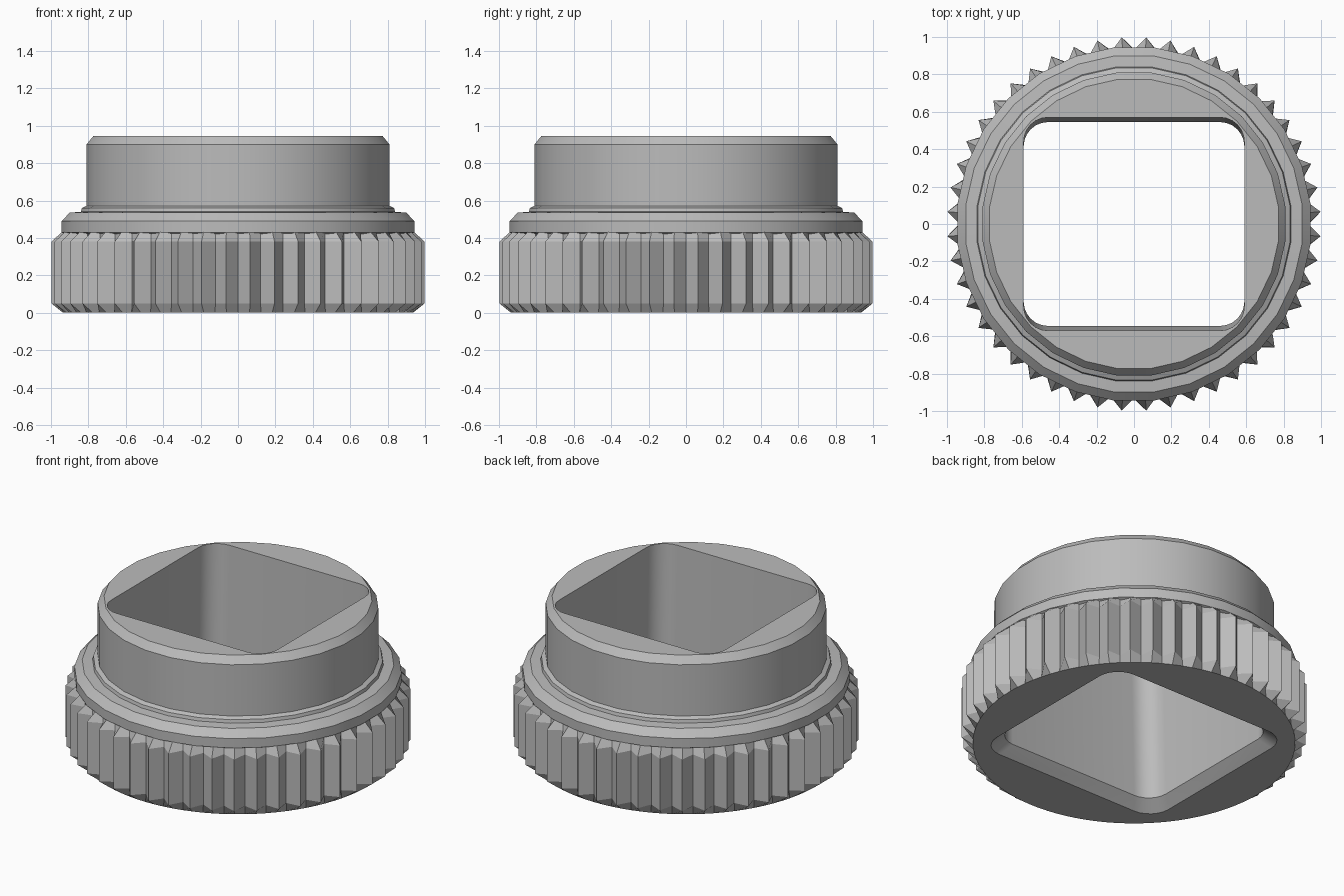
import bpy, bmesh
from math import sin, cos, pi, tau, radians

cube = bpy.data.objects.get("Cube")
if cube:
    bpy.data.objects.remove(cube)

steel = bpy.data.materials.new("grey_steel")
grey = (0.5, 0.5, 0.5, 1)
steel.diffuse_color = grey
steel.use_nodes = True
steel.node_tree.nodes["Principled BSDF"].inputs["Base Color"].default_value = grey

TEETH, SIDES = 48, 28
TOP = 0.945


def circle(r, z, n=SIDES):
    return [(r * cos(tau * (i + 0.5) / n), r * sin(tau * (i + 0.5) / n), z) for i in range(n)]


def toothed(crest, valley, z):
    # Crests sit half a tooth either side of the y axis
    pts = []
    for i in range(2 * TEETH):
        r, a = (crest if i % 2 else valley), pi * i / TEETH
        pts.append((r * cos(a), r * sin(a), z))
    return pts


def rounded_square(hx, hy, r, z, steps=6):
    pts = []
    for q, (sx, sy) in enumerate([(1, 1), (-1, 1), (-1, -1), (1, -1)]):
        for k in range(steps + 1):
            a = (q + k / steps) * pi / 2
            pts.append((sx * (hx - r) + r * cos(a), sy * (hy - r) + r * sin(a), z))
    return pts


def build(name, rings, hole=None, flip=False, angle=None):
    """Skin a stack of rings; optionally fill from one end ring to a hole outline."""
    bm = bmesh.new()
    loops = [[bm.verts.new(p) for p in ring] for ring in rings]
    for a, b in zip(loops, loops[1:]):
        n = len(a)
        for i in range(n):
            j = (i + 1) % n
            face = [a[i], a[j], b[j], b[i]]
            bm.faces.new(face[::-1] if flip else face)
    if hole:
        index, outline, up = hole
        inner = [bm.verts.new(p) for p in outline]
        edges = []
        for loop in (loops[index], inner):
            for i, v in enumerate(loop):
                pair = (v, loop[(i + 1) % len(loop)])
                edges.append(bm.edges.get(pair) or bm.edges.new(pair))
        made = bmesh.ops.triangle_fill(bm, edges=edges, use_beauty=True)
        for f in made["geom"]:
            if isinstance(f, bmesh.types.BMFace):
                f.normal_update()
                if f.normal.z * up < 0:
                    f.normal_flip()
    mesh = bpy.data.meshes.new(name)
    bm.to_mesh(mesh)
    bm.free()
    mesh.materials.append(steel)
    obj = bpy.data.objects.new(name, mesh)
    bpy.context.collection.objects.link(obj)
    if angle:
        bpy.ops.object.select_all(action="DESELECT")
        obj.select_set(True)
        bpy.context.view_layer.objects.active = obj
        bpy.ops.object.shade_smooth_by_angle(angle=radians(angle))
    return obj


# Square bore outlines: mouth, narrow end and chamfered underside
bore_top = rounded_square(0.59, 0.57, 0.13, TOP)
bore_low = rounded_square(0.59, 0.545, 0.13, 0.06)
bore_base = rounded_square(0.65, 0.605, 0.14, 0)

# Knurled grip with pointed teeth and the underside around the bore
build("knurled_grip",
      [toothed(0.935, 0.935, 0), toothed(1.0, 0.93, 0.05),
       toothed(1.0, 0.93, 0.38), toothed(0.94, 0.93, 0.435),
       toothed(0.92, 0.92, 0.45)],
      hole=(0, bore_base, -1))

# Collar, small seat ring and barrel with a chamfered rim
profile = [(0.93, 0.42), (0.95, 0.43), (0.95, 0.49), (0.905, 0.535), (0.845, 0.54),
           (0.84, 0.56), (0.815, 0.572), (0.815, 0.9), (0.778, TOP)]
build("collar_and_barrel", [circle(r, z) for r, z in profile],
      hole=(-1, bore_top, 1), angle=25)

# Inner wall of the bore
build("square_bore", [bore_base, bore_low, bore_top], flip=True, angle=25)
